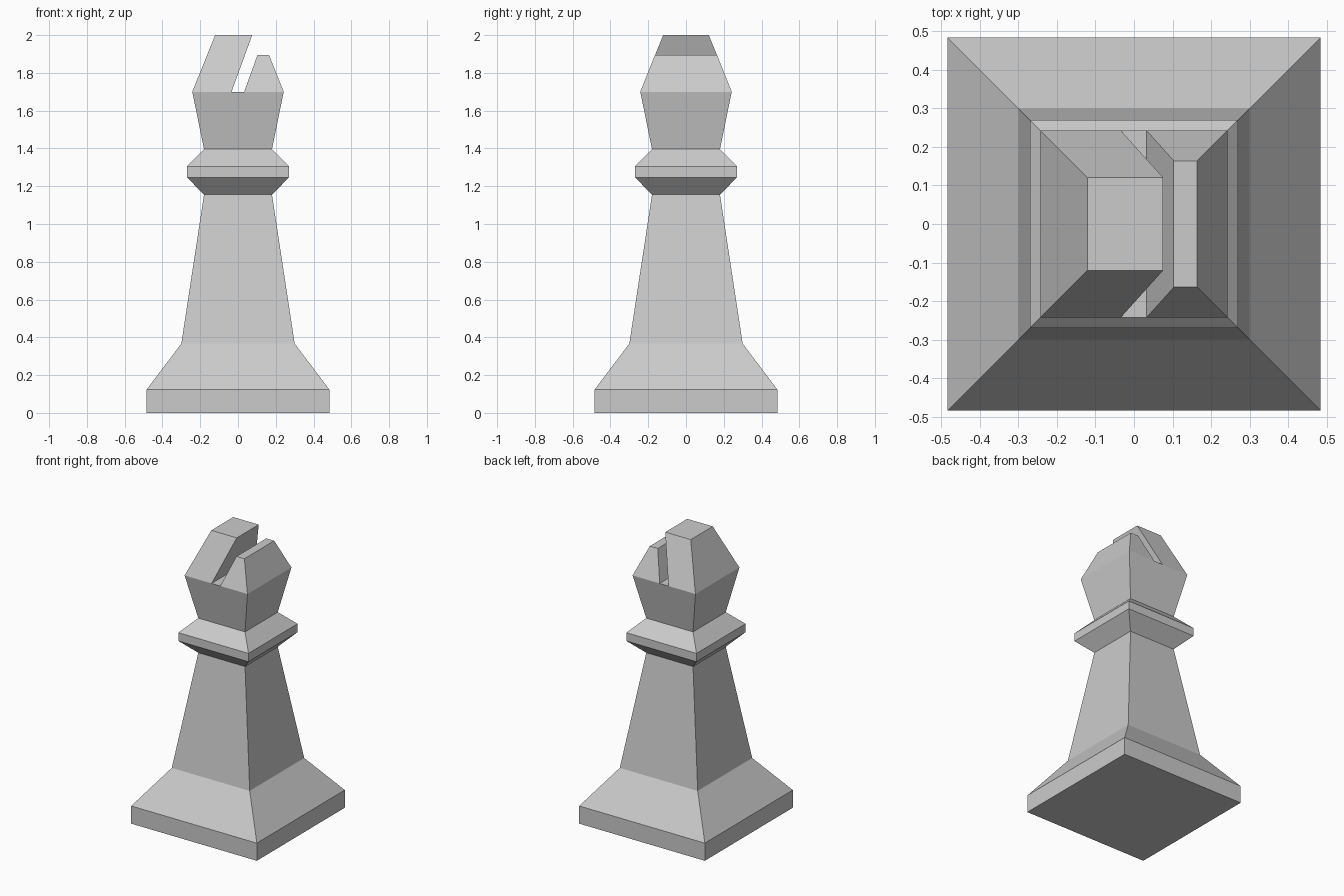
import bpy, bmesh

if "Cube" in bpy.data.objects:
    bpy.data.objects.remove(bpy.data.objects["Cube"])


def loft(bm, profile):
    """Stack square rings given as (half width, z) and skin them, open at both ends."""
    rings = [[bm.verts.new((sx * h, sy * h, z))
              for sx, sy in ((-1, -1), (1, -1), (1, 1), (-1, 1))]
             for h, z in profile]
    for low, high in zip(rings, rings[1:]):
        for i in range(4):
            j = (i + 1) % 4
            bm.faces.new((low[i], low[j], high[j], high[i]))
    return rings


def finish(bm, name):
    mesh = bpy.data.meshes.new(name)
    bm.to_mesh(mesh)
    bm.free()
    obj = bpy.data.objects.new(name, mesh)
    bpy.context.collection.objects.link(obj)
    return obj


# Foot: square plinth with sloped shoulders, closed underneath
bm = bmesh.new()
rings = loft(bm, [(0.484, 0), (0.484, 0.123), (0.30, 0.367)])
bm.faces.new(rings[0][::-1])
finish(bm, "foot")

# Tapered stem
bm = bmesh.new()
loft(bm, [(0.30, 0.367), (0.18, 1.155)])
finish(bm, "stem")

# Bevelled collar
bm = bmesh.new()
loft(bm, [(0.18, 1.155), (0.27, 1.247), (0.27, 1.305), (0.18, 1.396)])
finish(bm, "collar")

# Head: flared lower block whose top is split into left, slot floor and right
bm = bmesh.new()
rings = loft(bm, [(0.18, 1.396), (0.242, 1.70)])
bm.faces.new(rings[1])
for x in (-0.034, 0.033):
    caps = [f for f in bm.faces if all(v.co.z > 1.69 for v in f.verts)]
    edges = {e for f in caps for e in f.edges}
    verts = {v for f in caps for v in f.verts}
    bmesh.ops.bisect_plane(bm, geom=caps + list(edges) + list(verts),
                           plane_co=(x, 0, 0), plane_no=(1, 0, 0))

# Two tapering halves beside the slanted slot: (left x, right x, half depth, z)
caps = sorted((f for f in bm.faces if all(v.co.z > 1.69 for v in f.verts)),
              key=lambda f: f.calc_center_median().x)
tops = [(-0.121, 0.075, 0.121, 2.0), (0.103, 0.164, 0.164, 1.895)]
for face, (x0, x1, depth, z) in zip((caps[0], caps[-1]), tops):
    top = bmesh.ops.extrude_discrete_faces(bm, faces=[face])["faces"][0]
    mid = top.calc_center_median().x
    for v in top.verts:
        v.co = (x0 if v.co.x < mid else x1, depth if v.co.y > 0 else -depth, z)
finish(bm, "slotted_head")
